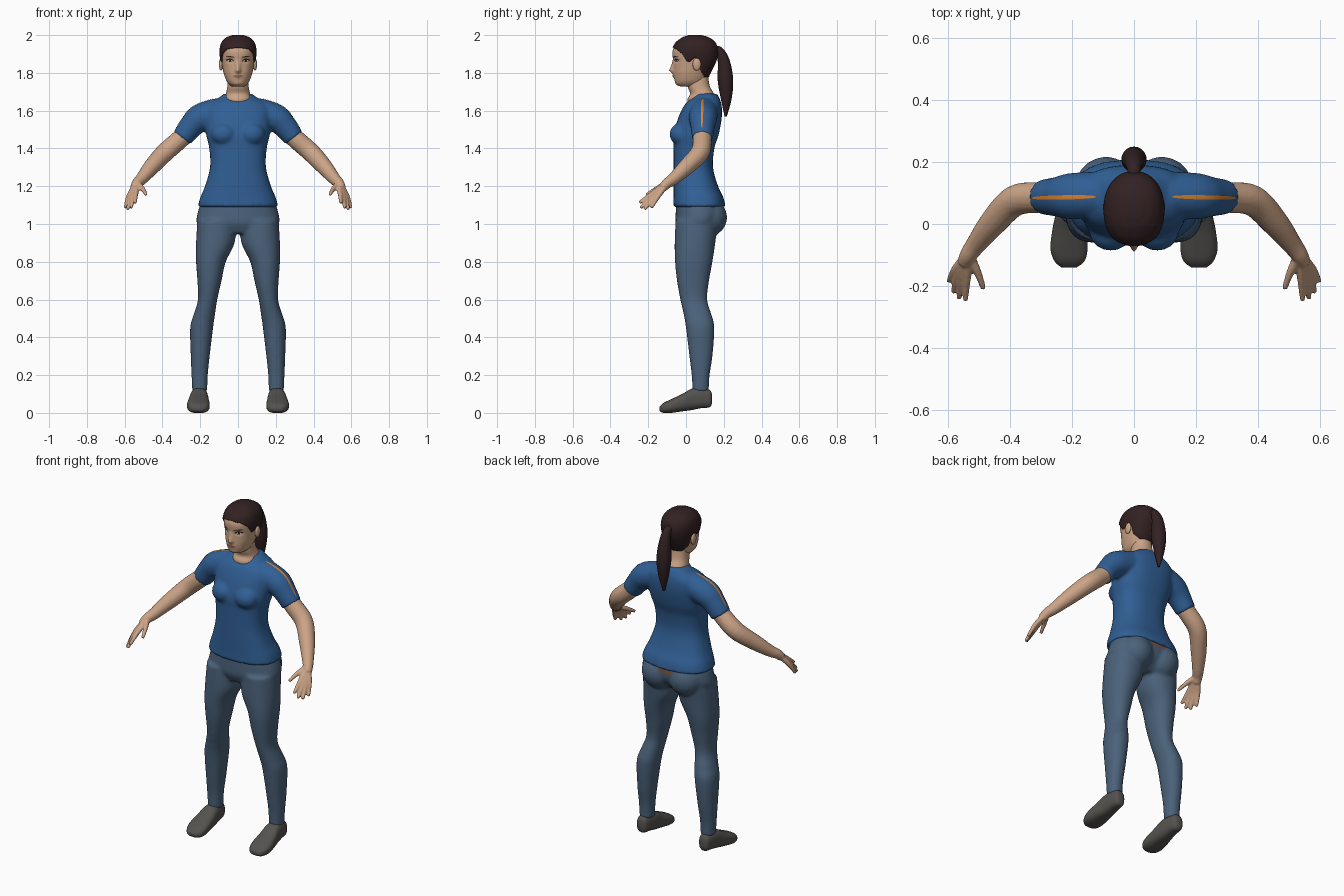
import bpy, bmesh, math
from mathutils import Vector, Matrix
from mathutils.bvhtree import BVHTree

cube = bpy.data.objects.get("Cube")
if cube:
    bpy.data.objects.remove(cube, do_unlink=True)


def material(name, r, g, b):
    m = bpy.data.materials.new(name)
    m.use_nodes = True
    m.diffuse_color = (r, g, b, 1)
    bsdf = next(n for n in m.node_tree.nodes if n.type == 'BSDF_PRINCIPLED')
    bsdf.inputs["Base Color"].default_value = (r, g, b, 1)
    bsdf.inputs["Roughness"].default_value = 0.8
    return m


SKIN = material("skin", .60, .37, .24)
SHIRT = material("shirt_blue", .03, .115, .30)
JEANS = material("jeans_blue", .07, .122, .195)
HAIR = material("dark_brown_hair", .032, .015, .016)
SHOE = material("shoe_grey", .09, .085, .077)
ORANGE = material("orange_seam", .68, .22, .03)
LIPS = material("lips", .36, .14, .10)
WHITE = material("eye_white", .65, .6, .57)
DARK = material("eye_dark", .02, .014, .012)
PATCH = material("brown_patch", .19, .09, .053)


def smooth(rows, k=5):
    """Catmull-Rom interpolation through rows of numbers."""
    out, last = [], len(rows) - 1
    for i in range(last):
        quad = [rows[max(0, i - 1)], rows[i], rows[i + 1], rows[min(last, i + 2)]]
        for j in range(k):
            t = j / k
            out.append([b + .5 * t * (c - a + t * (2*a - 5*b + 4*c - d + t * (3*(b - c) + d - a)))
                        for a, b, c, d in zip(*quad)])
    return out + [list(rows[-1])]


def lookup(table, x):
    for a, b in zip(table, table[1:]):
        if x <= b[0]:
            t = max(0, (x - a[0]) / (b[0] - a[0]))
            return [p + (q - p) * t for p, q in zip(a, b)]
    return list(table[-1])


def oval(angle, n):
    c, s = math.cos(angle), math.sin(angle)
    return math.copysign(abs(c) ** (2 / n), c), math.copysign(abs(s) ** (2 / n), s)


def skin_rings(bm, rings, cap_end=True):
    loops = [[bm.verts.new(p) for p in ring] for ring in rings]
    n = len(loops[0])
    for a, b in zip(loops, loops[1:]):
        for i in range(n):
            bm.faces.new((a[i], a[(i + 1) % n], b[(i + 1) % n], b[i]))
    bm.faces.new(loops[0])
    if cap_end:
        bm.faces.new(loops[-1])


def stack(bm, rows, n=2.2, axis='z', side=1, seg=40):
    """Loft ovals, each row being position, x range and cross range."""
    rings = []
    for p, x0, x1, v0, v1 in smooth(rows):
        ring = []
        for i in range(seg):
            c, s = oval(math.tau * i / seg, n)
            x = side * ((x0 + x1) / 2 + c * (x1 - x0) / 2)
            v = (v0 + v1) / 2 + s * (v1 - v0) / 2
            ring.append((x, v, p) if axis == 'z' else (x, p, v))
        rings.append(ring)
    skin_rings(bm, rings)


def tube(bm, rows, side=1, seg=16):
    """Round limb along a path of x, y, z, radius."""
    pts, rings = smooth(rows), []
    for i, p in enumerate(pts):
        t = Vector(pts[min(i + 1, len(pts) - 1)][:3]) - Vector(pts[max(0, i - 1)][:3])
        u = t.cross(Vector((1, 0, 0))).normalized()
        w = t.cross(u).normalized()
        ring = []
        for j in range(seg):
            a = math.tau * j / seg
            q = Vector(p[:3]) + p[3] * (u * math.cos(a) + w * math.sin(a))
            ring.append((q.x * side, q.y, q.z))
        rings.append(ring)
    skin_rings(bm, rings)


def ball(bm, centre, radii):
    bmesh.ops.create_uvsphere(bm, u_segments=20, v_segments=12, radius=1,
                              matrix=Matrix.Translation(centre) @ Matrix.Diagonal((*radii, 1)))


def finish(name, bm, mat, voxel=0, relax=0, mirror=False):
    bmesh.ops.recalc_face_normals(bm, faces=bm.faces)
    for f in bm.faces:
        f.smooth = True
    me = bpy.data.meshes.new(name)
    bm.to_mesh(me)
    bm.free()
    me.materials.append(mat)
    ob = bpy.data.objects.new(name, me)
    bpy.context.collection.objects.link(ob)
    if voxel:
        m = ob.modifiers.new("blend", 'REMESH')
        m.mode, m.voxel_size, m.use_smooth_shade = 'VOXEL', voxel, True
        m = ob.modifiers.new("relax", 'SMOOTH')
        m.factor, m.iterations = .5, relax
    if mirror:
        ob.modifiers.new("mirror", 'MIRROR')
    return ob


def surface(ob):
    bpy.context.view_layer.update()
    return BVHTree.FromObject(ob, bpy.context.evaluated_depsgraph_get())


def plate(name, tree, mat, u0, u1, v0, v1, half, ray, power=0, lift=.002, mirror=True):
    """Thin strip laid on a surface; power above zero tapers its ends."""
    bm, rows, n = bmesh.new(), [], 16
    d = Vector(ray)
    for i in range(n + 1):
        t = i / n
        h = half * max(.03, math.sin(math.pi * t)) ** power
        u, v, row = u0 + (u1 - u0) * t, v0 + (v1 - v0) * t, []
        for k in (-1, -.5, 0, .5, 1):
            o = Vector((u, v + k * h, 3)) if d.z else Vector((u, -3 * d.y, v + k * h))
            hit = tree.ray_cast(o, d)[0]
            if hit:
                row.append(bm.verts.new(hit - d * lift))
        if len(row) == 5:
            rows.append(row)
    for a, b in zip(rows, rows[1:]):
        for k in range(4):
            bm.faces.new((a[k], a[k + 1], b[k + 1], b[k]))
    return finish(name, bm, mat, mirror=mirror)


# Shirt: torso, bust and sleeves blended together
bm = bmesh.new()
torso = [(1.09, .213, -.068, .21), (1.14, .2, -.066, .198), (1.2, .175, -.066, .17),
         (1.3, .148, -.066, .143), (1.4, .152, -.066, .15), (1.47, .168, -.066, .172),
         (1.55, .175, -.045, .188), (1.61, .175, -.02, .19), (1.645, .145, .005, .185),
         (1.67, .1, .035, .175), (1.69, .075, .05, .165)]
stack(bm, [(z, -h, h, a, b) for z, h, a, b in torso], n=2.5)
for s in (-1, 1):
    ball(bm, (s * .075, -.022, 1.475), (.07, .065, .062))
    tube(bm, [(.1, .095, 1.595, .075), (.2, .09, 1.56, .075), (.25, .088, 1.515, .064),
              (.296, .087, 1.455, .056)], s, 24)
shirt = finish("shirt", bm, SHIRT, .009, 5)

# Trousers: hips, seat and legs blended together
bm = bmesh.new()
hips = [(.95, .15, -.03, .13), (1.0, .215, -.054, .18), (1.05, .216, -.055, .2), (1.12, .195, -.05, .195)]
stack(bm, [(z, -h, h, a, b) for z, h, a, b in hips])
leg = [(1.02, .01, .215, -.055, .17), (.9, .018, .222, -.06, .155), (.8, .065, .222, -.058, .14),
       (.7, .087, .215, -.048, .122), (.6, .11, .212, -.03, .112), (.52, .122, .235, -.012, .135),
       (.45, .132, .253, .0, .15), (.3, .15, .25, .018, .14), (.2, .16, .246, .03, .125),
       (.11, .163, .242, .035, .12)]
for s in (-1, 1):
    stack(bm, leg, side=s)
    ball(bm, (s * .09, .12, 1.035), (.1, .098, .1))
trousers = finish("trousers", bm, JEANS, .009, 5)

# Shoes
bm = bmesh.new()
stack(bm, [(.137, .19, .225, .05, .1), (.125, .175, .238, .03, .122), (.08, .164, .247, .025, .132),
           (.03, .158, .254, .015, .128), (-.02, .153, .264, .008, .1), (-.08, .15, .27, 0, .072),
           (-.12, .16, .257, 0, .052), (-.14, .185, .235, .01, .032)], n=2.6, axis='y')
finish("shoes", bm, SHOE, mirror=True)

# Arms with hands
bm = bmesh.new()
wrist = (.535, -.1, 1.215)
tube(bm, [(.25, .087, 1.51, .05), (.3, .086, 1.455, .05), (.385, .075, 1.38, .05), (.455, .005, 1.305, .044),
          (.51, -.065, 1.24, .033), (*wrist, .028), (.548, -.125, 1.19, .024)])
fingers = [((.54, -.175, 1.165), (.545, -.247, 1.112)), ((.555, -.17, 1.155), (.565, -.24, 1.085)),
           ((.567, -.16, 1.15), (.584, -.22, 1.077)), ((.577, -.145, 1.15), (.598, -.185, 1.085)),
           ((.508, -.15, 1.19), (.486, -.21, 1.155))]
for knuckle, tip in fingers:
    tube(bm, [(*wrist, .018), (*knuckle, .0135), (*tip, .009)], seg=10)
finish("arms", bm, SKIN, .0055, 3, mirror=True)

# Neck
bm = bmesh.new()
neck = [(1.6, .06, .03, .14), (1.655, .072, .008, .155), (1.69, .064, .022, .148),
        (1.73, .056, .008, .126), (1.8, .052, .0, .115)]
stack(bm, [(z, -h, h, a, b) for z, h, a, b in neck])
finish("neck", bm, SKIN)

# Head: rows of height, half width, front and back
skull = smooth([(1.727, .03, -.025, .06), (1.738, .046, -.052, .09), (1.76, .062, -.06, .105),
                (1.8, .076, -.064, .125), (1.84, .084, -.064, .145), (1.88, .089, -.07, .16),
                (1.92, .091, -.07, .163), (1.96, .08, -.048, .148), (1.985, .053, -.012, .112),
                (1.995, .022, .02, .075)])


def head_point(angle, z, grow=0):
    _, h, front, back = lookup(skull, z)
    c, s = oval(angle, 2.2)
    return Vector((s * (h + grow), (front + back) / 2 - c * ((back - front) / 2 + grow), z))


def bump(x, centre, width):
    return math.exp(-((x - centre) / width) ** 2)


def face_point(angle, z):
    p = head_point(angle, z)
    if p.y < .02:
        nose = max(0, 1 - abs(z - 1.812) / (.06 if z > 1.812 else .02))
        p.y -= .026 * nose * bump(p.x, 0, .013)
        p.y -= .006 * bump(z, 1.785, .012) * bump(p.x, 0, .022)
        p.y += .009 * bump(z, 1.865, .014) * bump(abs(p.x), .042, .022)
    return p


bm = bmesh.new()
heights = [1.727 + .268 * i / 70 for i in range(71)]
skin_rings(bm, [[face_point(math.tau * j / 96, z) for j in range(96)] for z in heights])
head = finish("head", bm, SKIN)

bm = bmesh.new()
ball(bm, (.09, .057, 1.845), (.011, .022, .033))
finish("ears", bm, SKIN, mirror=True)

# Hair cap ending on a hairline given by angle from the face
hairline = [(0, 1.932), (35, 1.925), (58, 1.9), (72, 1.858), (80, 1.855), (90, 1.878),
            (104, 1.865), (115, 1.805), (140, 1.775), (180, 1.762)]
bm = bmesh.new()
rings = []
for i in range(25):
    t, ring = i / 24, []
    for j in range(96):
        deg = 360 * j / 96
        low = lookup(hairline, min(deg, 360 - deg))[1]
        p = head_point(math.radians(deg), 1.995 - (1.995 - low) * t ** 1.7, .007 if i < 24 else -.002)
        p.z += .005 * (1 - t)
        ring.append(p)
    rings.append(ring)
skin_rings(bm, rings, cap_end=False)
finish("hair", bm, HAIR)

# Ponytail
bm = bmesh.new()
tube(bm, [(0, .14, 1.92, .022), (0, .175, 1.918, .022), (0, .2, 1.86, .032), (0, .209, 1.76, .041),
          (0, .213, 1.66, .028), (0, .21, 1.57, .006)], seg=20)
finish("ponytail", bm, HAIR)

# Face details
tree, back_ray = surface(head), (0, 1, 0)
plate("eye_outlines", tree, DARK, .02, .064, 1.864, 1.868, .009, back_ray, .8, .0015)
plate("eye_whites", tree, WHITE, .025, .058, 1.863, 1.865, .005, back_ray, .8, .0025)
plate("irises", tree, DARK, .036, .047, 1.864, 1.864, .0055, back_ray, .5, .0035)
plate("eyebrows", tree, HAIR, .018, .066, 1.883, 1.889, .003, back_ray, .6)
plate("mouth", tree, LIPS, -.026, .026, 1.784, 1.784, .008, back_ray, .7, mirror=False)

# Seams on the shoulders and patch on the waistband
plate("shoulder_seams", surface(shirt), ORANGE, .125, .328, .088, .084, .007, (0, 0, -1), .3)
plate("waist_patch", surface(trousers), PATCH, -.05, .05, 1.077, 1.077, .01, (0, -1, 0), mirror=False)
